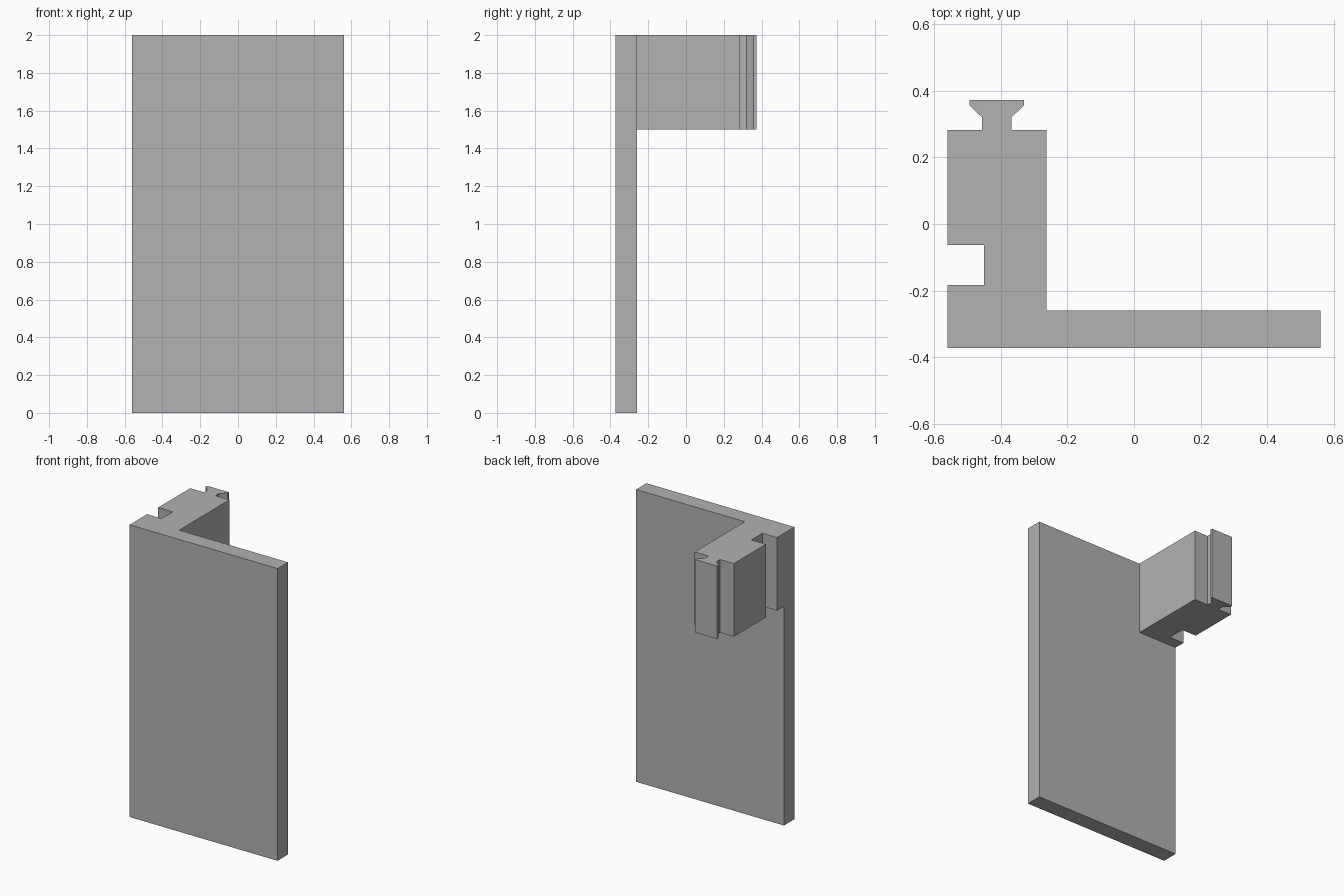
import bpy
import bmesh

cube = bpy.data.objects.get("Cube")
if cube:
    bpy.data.objects.remove(cube, do_unlink=True)

grey = bpy.data.materials.new("plain grey")
grey.use_nodes = True
colour = (0.445, 0.445, 0.445, 1)
grey.diffuse_color = colour
grey.node_tree.nodes["Principled BSDF"].inputs["Base Color"].default_value = colour


def extrude_profile(name, points, bottom, top):
    """Extrude a closed plan outline upward into a solid."""
    bm = bmesh.new()
    base = bm.faces.new([bm.verts.new((x, y, bottom)) for x, y in points])
    result = bmesh.ops.extrude_face_region(bm, geom=[base])
    raised = [v for v in result["geom"] if isinstance(v, bmesh.types.BMVert)]
    bmesh.ops.translate(bm, verts=raised, vec=(0, 0, top - bottom))
    bmesh.ops.recalc_face_normals(bm, faces=bm.faces[:])
    mesh = bpy.data.meshes.new(name)
    bm.to_mesh(mesh)
    bm.free()
    mesh.materials.append(grey)
    obj = bpy.data.objects.new(name, mesh)
    bpy.context.collection.objects.link(obj)
    return obj


LEFT, RIGHT = -0.56, 0.56
FRONT, PLATE_BACK, POST_BACK = -0.372, -0.26, 0.283
POST_SIDE, RAIL_MID = -0.263, -0.4125

# Dovetail rail outline: half widths mirrored about the rail centre
rail_half = [(0.044, POST_BACK), (0.044, 0.32), (0.082, 0.357), (0.082, 0.372)]
rail = [(RAIL_MID + w, y) for w, y in rail_half]
rail += [(RAIL_MID - w, y) for w, y in reversed(rail_half)]

# Side groove in the arm
groove = [(LEFT, -0.063), (-0.45, -0.063), (-0.45, -0.183), (LEFT, -0.183)]

# Plate, arm, rail and groove share one plan outline
outline = [(LEFT, FRONT), (RIGHT, FRONT), (RIGHT, PLATE_BACK),
           (POST_SIDE, PLATE_BACK), (POST_SIDE, POST_BACK)]
outline += rail + [(LEFT, POST_BACK)] + groove
panel = extrude_profile("panel_with_rail_arm", outline, 0, 2)

# Remove the arm below its underside, leaving only the plate
cutter = extrude_profile("arm_cutter", [(-1, PLATE_BACK), (1, PLATE_BACK), (1, 1), (-1, 1)], -0.5, 1.5)
cutter.hide_render = True
cut = panel.modifiers.new("trim arm", "BOOLEAN")
cut.operation = "DIFFERENCE"
cut.solver = "EXACT"
cut.object = cutter
bpy.context.view_layer.objects.active = panel
panel.select_set(True)
bpy.ops.object.modifier_apply(modifier=cut.name)
bpy.data.objects.remove(cutter, do_unlink=True)
